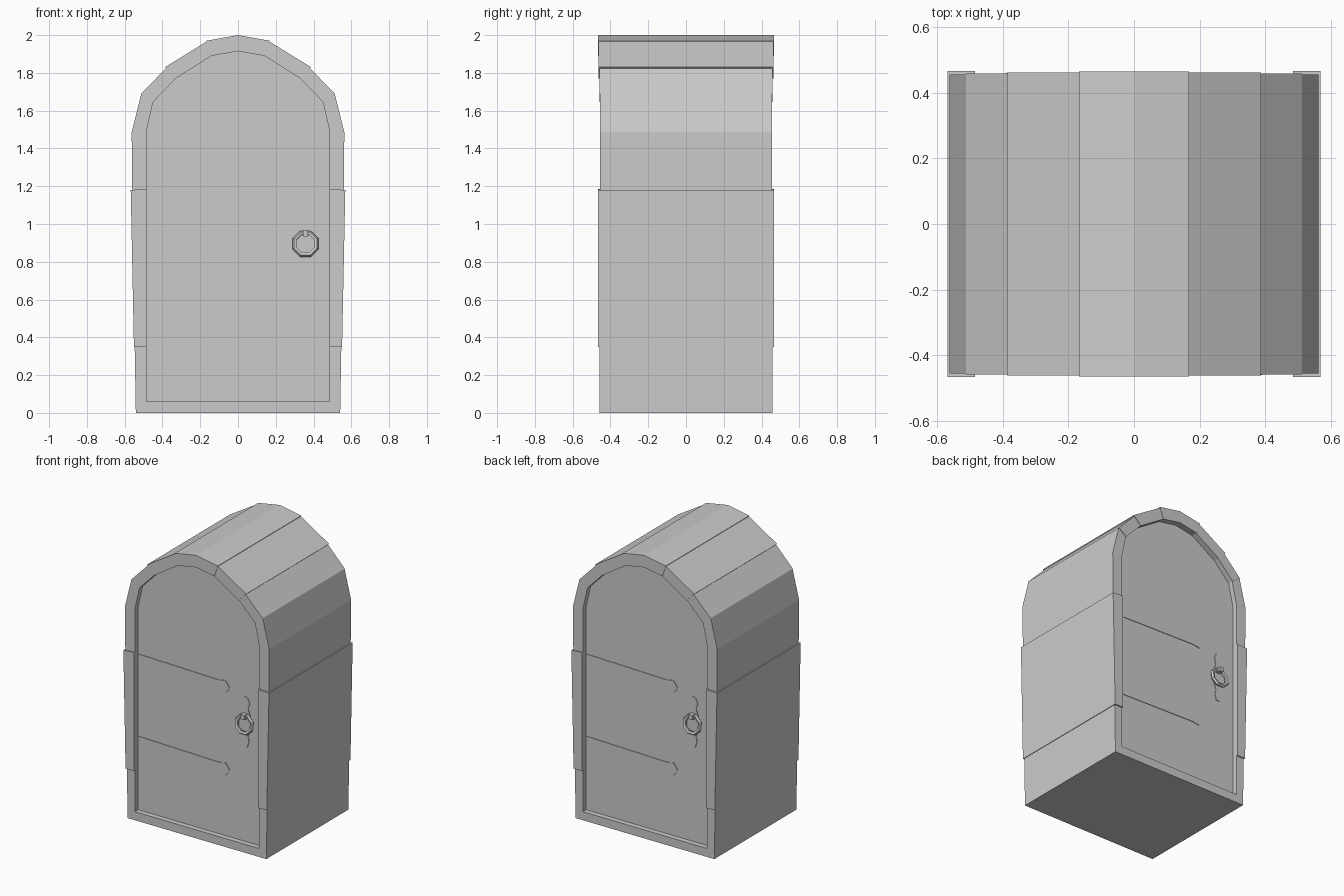
import bpy, bmesh, math
from mathutils import Matrix

if "Cube" in bpy.data.objects:
    bpy.data.objects.remove(bpy.data.objects["Cube"])

DOOR_Y = 0.42


def prism(name, profile, y0, y1):
    """Extrude an (x, z) outline along y."""
    bm = bmesh.new()
    face = bm.faces.new([bm.verts.new((x, y0, z)) for x, z in profile])
    ext = bmesh.ops.extrude_face_region(bm, geom=[face])
    moved = [v for v in ext["geom"] if isinstance(v, bmesh.types.BMVert)]
    bmesh.ops.translate(bm, verts=moved, vec=(0, y1 - y0, 0))
    bmesh.ops.recalc_face_normals(bm, faces=bm.faces)
    mesh = bpy.data.meshes.new(name)
    bm.to_mesh(mesh)
    bm.free()
    ob = bpy.data.objects.new(name, mesh)
    bpy.context.collection.objects.link(ob)
    return ob


def mirrored(points):
    """Complete a right-half outline that runs from bottom to crown."""
    return points + [(-x, z) for x, z in reversed(points) if x > 0]


# Door panels: one solid core, recessed at both ends
inner = [(0.485, 0.06), (0.485, 1.49), (0.45, 1.645), (0.33, 1.77),
         (0.14, 1.89), (0, 1.915)]
prism("door_panel", mirrored(inner), -DOOR_Y, DOOR_Y)

# Sill across the bottom
prism("sill", [(-0.485, 0), (0.485, 0), (0.485, 0.06), (-0.485, 0.06)], -0.457, 0.457)

# Stone blocks of the surround: outline and half depth
blocks = [
    ("jamb_base", [(0.485, 0), (0.541, 0), (0.547, 0.35), (0.485, 0.35)], 0.457),
    ("jamb_middle", [(0.485, 0.35), (0.551, 0.35), (0.568, 1.18), (0.485, 1.185)], 0.466),
    ("jamb_top", [(0.485, 1.18), (0.56, 1.18), (0.563, 1.485), (0.485, 1.49)], 0.456),
    ("arch_low", [(0.485, 1.49), (0.563, 1.485), (0.512, 1.69), (0.45, 1.645)], 0.456),
    ("arch_middle", [(0.45, 1.645), (0.512, 1.69), (0.381, 1.825), (0.33, 1.77)], 0.459),
    ("arch_high", [(0.33, 1.77), (0.387, 1.83), (0.166, 1.966), (0.14, 1.89)], 0.462),
]
for name, outline, depth in blocks:
    for side, s in (("right", 1), ("left", -1)):
        prism(f"{name}_{side}", [(s * x, z) for x, z in outline], -depth, depth)
prism("keystone", [(0.14, 1.89), (0.168, 1.97), (0, 2.0), (-0.168, 1.97),
                   (-0.14, 1.89), (0, 1.915)], -0.465, 0.465)

# Door fittings, repeated on the back by a half turn
for end, angle in (("front", 0), ("back", math.pi)):
    turn = Matrix.Rotation(angle, 4, 'Z')
    fittings = []

    # Hinge straps with a pointed tip
    for i, z in enumerate((0.53, 1.11)):
        strap = [(-0.485, z - 0.05), (0.15, z - 0.035), (0.2, z - 0.045), (0.23, z),
                 (0.2, z + 0.045), (0.15, z + 0.035), (-0.485, z + 0.05)]
        fittings.append(prism(f"hinge_strap_{i}_{end}", strap, -DOOR_Y - 0.004, -DOOR_Y))

    # Ornate plate behind the handle
    half = [(0.012, 0.73), (0.025, 0.77), (0.018, 0.81), (0.035, 0.86),
            (0.035, 0.95), (0.018, 1.0), (0.03, 1.04), (0.012, 1.08)]
    plate = [(0.357 + x, z) for x, z in half] + [(0.357 - x, z) for x, z in reversed(half)]
    fittings.append(prism(f"handle_plate_{end}", plate, -DOOR_Y - 0.004, -DOOR_Y))

    # Pin holding the ring
    pin = [(0.343, 0.935), (0.371, 0.935), (0.371, 0.967), (0.343, 0.967)]
    fittings.append(prism(f"handle_pin_{end}", pin, -0.46, -DOOR_Y))

    # Octagonal ring handle
    bpy.ops.mesh.primitive_torus_add(major_segments=8, minor_segments=5,
                                     major_radius=0.062, minor_radius=0.013)
    ring = bpy.context.object
    ring.name = f"ring_handle_{end}"
    ring.data.transform(Matrix.Translation((0.357, -0.44, 0.895))
                        @ Matrix.Rotation(math.radians(82), 4, 'X')
                        @ Matrix.Rotation(math.pi / 8, 4, 'Z'))
    fittings.append(ring)

    for ob in fittings:
        ob.data.transform(turn)
